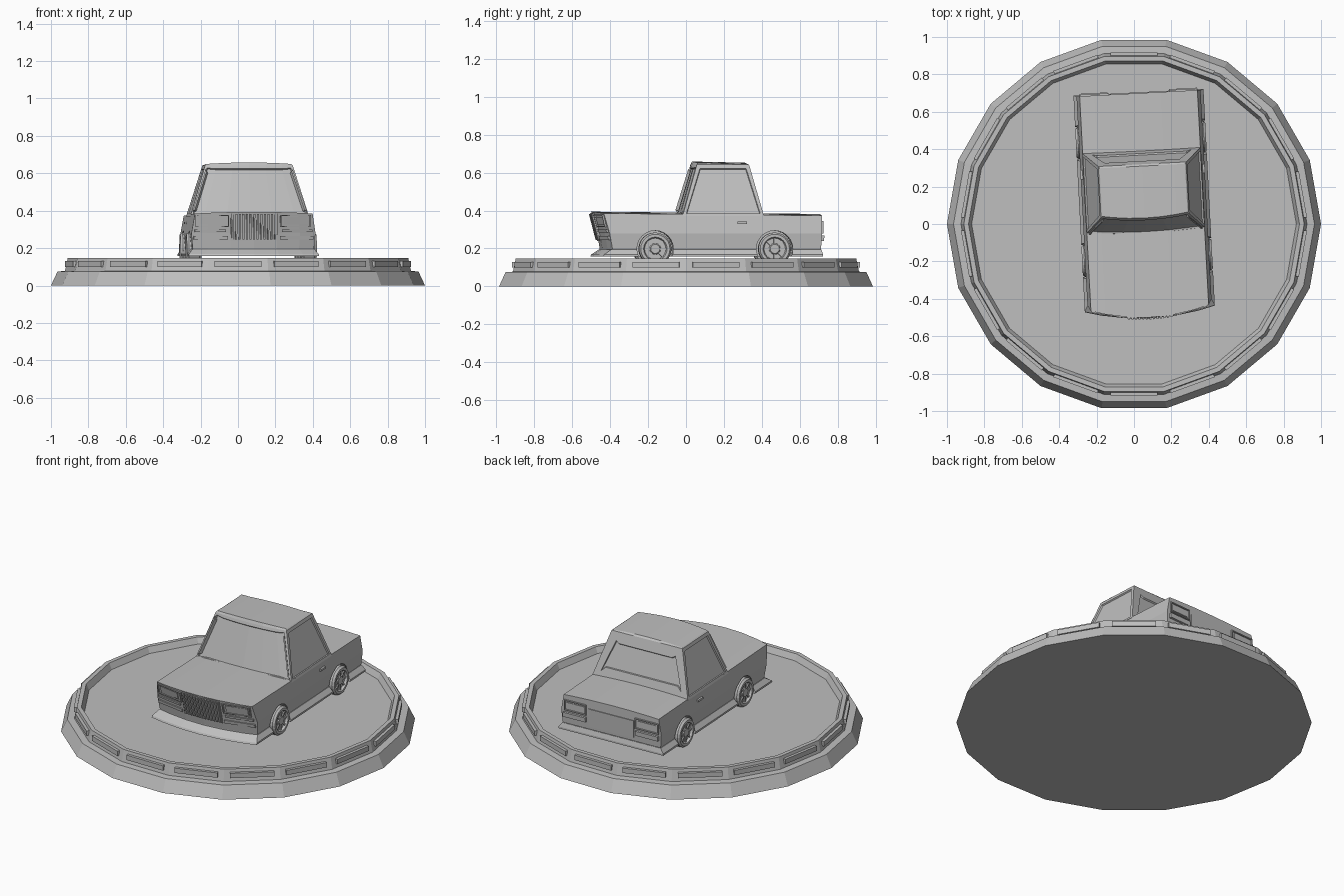
import bpy, bmesh, math
from mathutils import Matrix, Vector

if "Cube" in bpy.data.objects:
    bpy.data.objects.remove(bpy.data.objects["Cube"])

GREY = bpy.data.materials.new("plain_grey")
GREY.use_nodes = True
COLOUR = (0.52, 0.52, 0.52, 1)
GREY.diffuse_color = COLOUR
GREY.node_tree.nodes["Principled BSDF"].inputs["Base Color"].default_value = COLOUR

# The car is parked slightly turned and off centre
CAR = Matrix.Translation((0.055, 0.11, 0)) @ Matrix.Rotation(math.radians(3), 4, "Z")
STATIONS = (-1, -0.75, -0.38, 0, 0.38, 0.75, 1)
SIDES = (("left", 1), ("right", -1))


def make(name, bm, matrix=CAR):
    bmesh.ops.remove_doubles(bm, verts=bm.verts, dist=0.0002)
    bmesh.ops.recalc_face_normals(bm, faces=bm.faces)
    bm.transform(matrix)
    mesh = bpy.data.meshes.new(name)
    bm.to_mesh(mesh)
    bm.free()
    mesh.materials.append(GREY)
    obj = bpy.data.objects.new(name, mesh)
    bpy.context.collection.objects.link(obj)
    return obj


def lathe(profile, segments):
    bm = bmesh.new()
    rings = []
    for r, z in profile:
        turn = [2 * math.pi * i / segments for i in range(segments)]
        if r == 0:
            rings.append([bm.verts.new((0, 0, z))] * segments)
        else:
            rings.append([bm.verts.new((r * math.cos(a), r * math.sin(a), z)) for a in turn])
    for a, b in zip(rings, rings[1:]):
        for i in range(segments):
            j = (i + 1) % segments
            corners = dict.fromkeys((a[i], a[j], b[j], b[i]))
            bm.faces.new(list(corners))
    return bm


def shell(levels, bow, crown=0.0, drop=0.0):
    """Closed hull from levels of (height, front, rear, half width)."""
    bm = bmesh.new()
    front, rear = [], []
    for z, yf, yr, w in levels:
        top = z == levels[-1][0]
        lift = [crown * (1 - s * s) if top else 0 for s in STATIONS]
        front.append([bm.verts.new((s * w, yf + bow * s * s, z + h)) for s, h in zip(STATIONS, lift)])
        rear.append([bm.verts.new((s * w, yr, z + h - (drop if top else 0))) for s, h in zip(STATIONS, lift)])
    n = len(STATIONS)
    for k in range(len(levels) - 1):
        for row in (front, rear):
            for i in range(n - 1):
                bm.faces.new((row[k][i], row[k][i + 1], row[k + 1][i + 1], row[k + 1][i]))
        for i in (0, n - 1):
            bm.faces.new((front[k][i], rear[k][i], rear[k + 1][i], front[k + 1][i]))
    for k in (0, -1):
        for i in range(n - 1):
            bm.faces.new((front[k][i], front[k][i + 1], rear[k][i + 1], rear[k][i]))
    bmesh.ops.recalc_face_normals(bm, faces=bm.faces)
    return bm


def box(name, centre, size, matrix=CAR):
    bm = bmesh.new()
    bmesh.ops.create_cube(bm, size=1)
    bm.transform(Matrix.Translation(centre) @ Matrix.Diagonal((*size, 1)))
    return make(name, bm, matrix)


# Display platform with a raised rim and a bar on every side
PLATFORM = [(0, 0), (1, 0), (0.965, 0.075), (0.925, 0.078), (0.91, 0.148),
            (0.885, 0.148), (0.868, 0.112), (0, 0.112)]
make("platform", lathe(PLATFORM, 18), Matrix.Identity(4))
for i in range(18):
    turn = Matrix.Rotation(math.radians(20 * i + 10), 4, "Z")
    box(f"rim_bar_{i + 1}", (0.906, 0, 0.115), (0.022, 0.25, 0.03), turn)

# Lower body and skirt
BODY = [(0.165, -0.565, 0.575, 0.31), (0.2, -0.565, 0.585, 0.325),
        (0.28, -0.58, 0.59, 0.332), (0.385, -0.61, 0.59, 0.315)]
BOW = 0.05
SKIRT = [(0.157, -0.615, 0.595, 0.348), (0.168, -0.61, 0.595, 0.348), (0.195, -0.57, 0.587, 0.326)]
body = make("body", shell(BODY, BOW, 0.009, 0.012))
skirt = make("skirt", shell(SKIRT, BOW))

# Wheels, with arches cut out of the body and skirt
TYRE = [(0, -0.04), (0.075, -0.04), (0.086, -0.028), (0.086, 0.028), (0.077, 0.04),
        (0.062, 0.04), (0.056, 0.026), (0.03, 0.026), (0.024, 0.034), (0, 0.034)]
ARCH = [(0, -0.09), (0.096, -0.09), (0.096, 0.1), (0, 0.1)]
for side, s in SIDES:
    for end, y in (("front", -0.29), ("rear", 0.34)):
        place = CAR @ Matrix.Translation((s * 0.308, y, 0.198)) @ Matrix.Rotation(s * math.pi / 2, 4, "Y")
        make(f"{end}_{side}_wheel", lathe(TYRE, 24), place)
        for i in range(8):
            spoke = place @ Matrix.Rotation(i * math.pi / 4, 4, "Z")
            box(f"{end}_{side}_spoke_{i + 1}", (0.042, 0, 0.028), (0.032, 0.01, 0.01), spoke)
        cutter = make("arch_cutter", lathe(ARCH, 24), place)
        cutter.hide_render = True
        for part in (body, skirt):
            mod = part.modifiers.new("arch", "BOOLEAN")
            mod.operation = "DIFFERENCE"
            mod.solver = "EXACT"
            mod.object = cutter
            bpy.context.view_layer.objects.active = part
            bpy.ops.object.modifier_apply(modifier=mod.name)
        bpy.data.objects.remove(cutter)

# Cabin with inset windows
cabin = shell([(0.37, -0.165, 0.285, 0.318), (0.642, -0.085, 0.21, 0.235), (0.65, -0.078, 0.2, 0.228)],
              0.02, 0.008, 0.006)
WINDOWS = ((Vector((0, -1, 0)), 0.018), (Vector((0, 1, 0)), 0.065),
           (Vector((1, 0, 0)), 0.026), (Vector((-1, 0, 0)), 0.026))
for direction, margin in WINDOWS:
    cabin.normal_update()
    glass = [f for f in cabin.faces if f.normal.dot(direction) > 0.75 and f.calc_center_median().z < 0.6
             and max(v.co.z for v in f.verts) - min(v.co.z for v in f.verts) > 0.2]
    bmesh.ops.inset_region(cabin, faces=glass, thickness=margin, depth=0)
    bmesh.ops.inset_region(cabin, faces=glass, thickness=0.004, depth=-0.008)
make("cabin", cabin)


# Panels that follow the front or rear face of the body
def face_y(x, z, front):
    for low, high in zip(BODY, BODY[1:]):
        if z <= high[0]:
            break
    t = (z - low[0]) / (high[0] - low[0])
    mix = [a + (b - a) * t for a, b in zip(low, high)]
    return mix[1] + BOW * (x / mix[3]) ** 2 if front else mix[2]


def panel(name, front, x0, x1, z0, z1, depth):
    bm = bmesh.new()
    bmesh.ops.create_cube(bm, size=1)
    for v in bm.verts:
        out = (depth if v.co.y < 0 else -0.012) * (-1 if front else 1)
        x, z = (x1 if v.co.x > 0 else x0), (z1 if v.co.z > 0 else z0)
        v.co = (x, face_y(x, z, front) + out, z)
    return make(name, bm)


def frame(name, front, x0, x1, z0, z1, depth, t=0.007):
    panel(name + "_top", front, x0, x1, z1 - t, z1, depth)
    panel(name + "_bottom", front, x0, x1, z0, z0 + t, depth)
    panel(name + "_inner", front, x0, x0 + t, z0, z1, depth)
    panel(name + "_outer", front, x1 - t, x1, z0, z1, depth)


for i in range(13):
    x = -0.114 + i * 0.019
    panel(f"grille_slat_{i + 1}", True, x - 0.005, x + 0.005, 0.245, 0.382, 0.012)
frame("grille_frame", True, -0.125, 0.125, 0.24, 0.386, 0.006, 0.005)
panel("trunk_panel", False, -0.15, 0.15, 0.215, 0.325, 0.005)

for side, s in SIDES:
    frame(f"{side}_headlight_frame", True, s * 0.14, s * 0.305, 0.312, 0.378, 0.008, 0.006)
    panel(f"{side}_headlight", True, s * 0.16, s * 0.29, 0.325, 0.367, 0.004)
    panel(f"{side}_indicator", True, s * 0.15, s * 0.315, 0.285, 0.3, 0.009)
    panel(f"{side}_front_bumper", True, s * 0.14, s * 0.32, 0.245, 0.265, 0.009)
    frame(f"{side}_taillight_frame", False, s * 0.165, s * 0.31, 0.28, 0.345, 0.008, 0.006)
    panel(f"{side}_taillight", False, s * 0.18, s * 0.295, 0.295, 0.33, 0.004)
    panel(f"{side}_rear_bumper", False, s * 0.165, s * 0.315, 0.24, 0.268, 0.014)
    box(f"{side}_door_handle", (s * 0.326, 0.17, 0.335), (0.014, 0.05, 0.012))
